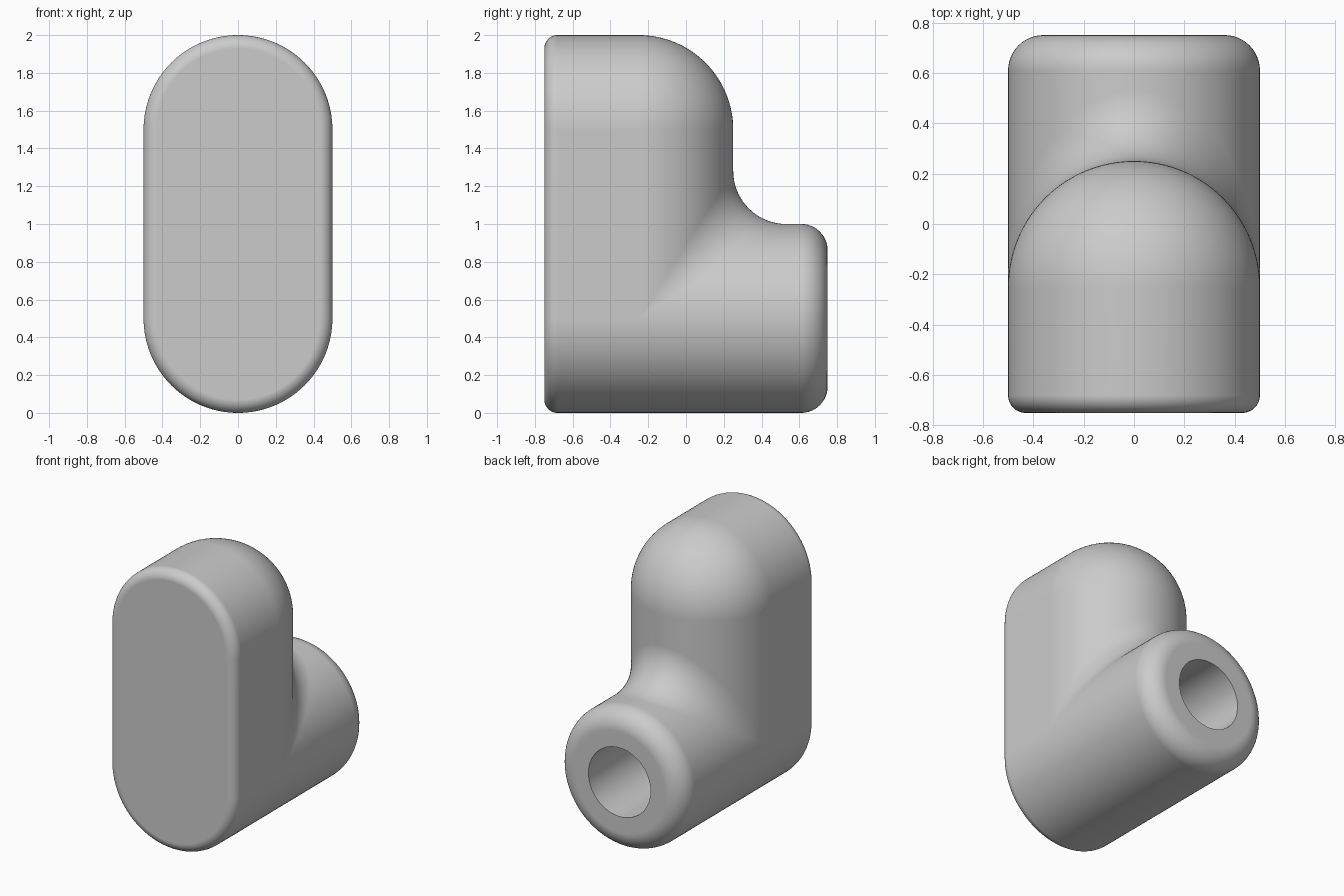
import bpy, bmesh
from math import sin, cos, pi
from mathutils import Vector

if "Cube" in bpy.data.objects:
    bpy.data.objects.remove(bpy.data.objects["Cube"])

R = 0.5            # radius of both barrels
FILLET = 0.28      # blend where the barrels meet
BACK, FRONT = 0.14, 0.07   # edge rounding
BORE = 0.245
AXIS_Y, LOW, HIGH, END = -0.25, 0.5, 1.5, 0.75
N, ARC = 64, 12

bm = bmesh.new()


def skin(rows):
    """Join neighbouring rows of points with quads."""
    grid = [[bm.verts.new(p) for p in row] for row in rows]
    for a, b in zip(grid, grid[1:]):
        for i in range(len(a) - 1):
            bm.faces.new((a[i], a[i + 1], b[i + 1], b[i]))


def arc(steps):
    return [pi / 2 * i / steps for i in range(steps + 1)]


# Profile of the horizontal barrel: bore, end face, rounded rim
profile = [(0, AXIS_Y), (BORE, AXIS_Y), (BORE, END)]
profile += [(R - BACK + BACK * sin(t), END - BACK + BACK * cos(t)) for t in arc(ARC)]


def barrel_row(a):
    return [Vector((r * cos(a), y, LOW + r * sin(a))) for r, y in profile]


def upper_row(a):
    """Barrel top, rolling-ball blend, upright barrel and domed top."""
    c, s = cos(a), sin(a)
    row = barrel_row(a)
    reach = R + FILLET
    ball = Vector((reach * c, AXIS_Y + reach * s, LOW + reach * s))
    to_barrel, to_upright = Vector((-c, 0, -s)), Vector((-c, -s, 0))
    for i in range(ARC + 1):
        row.append(ball + FILLET * to_barrel.lerp(to_upright, i / ARC).normalized())
    for t in arc(N // 2):
        row.append(Vector((R * c * cos(t), AXIS_Y + R * s * cos(t), HIGH + R * sin(t))))
    return row


angles = [pi * i / N for i in range(N + 1)]
skin([upper_row(a) for a in angles])
skin([barrel_row(a + pi) + [Vector((R * cos(a + pi), AXIS_Y, LOW + R * sin(a + pi)))]
      for a in angles])


# Slot-shaped front block with a rounded front edge
def slot(radius, y):
    top = [(radius * cos(a), y, HIGH + radius * sin(a)) for a in angles]
    bottom = [(-radius * cos(a), y, LOW - radius * sin(a)) for a in angles]
    return top + bottom + top[:1]


loops = [slot(R, AXIS_Y)]
loops += [slot(R - FRONT + FRONT * cos(t), FRONT - END - FRONT * sin(t)) for t in arc(ARC)]
skin(loops)
bm.faces.new([bm.verts.new(p) for p in loops[-1][:-1]])

bmesh.ops.remove_doubles(bm, verts=bm.verts, dist=0.0002)
bmesh.ops.recalc_face_normals(bm, faces=bm.faces)

mesh = bpy.data.meshes.new("elbow_body")
bm.to_mesh(mesh)
bm.free()
body = bpy.data.objects.new("elbow_body", mesh)
bpy.context.collection.objects.link(body)

# Plain grey material
grey = bpy.data.materials.new("plain_grey")
grey.use_nodes = True
colour = (0.6, 0.6, 0.6, 1)
grey.diffuse_color = colour
grey.node_tree.nodes["Principled BSDF"].inputs["Base Color"].default_value = colour
mesh.materials.append(grey)

# Smooth shading with crisp bore edge and flat end faces
bpy.context.view_layer.objects.active = body
body.select_set(True)
bpy.ops.object.shade_smooth_by_angle(angle=pi / 6)
weighted = body.modifiers.new("even_shading", "WEIGHTED_NORMAL")
weighted.keep_sharp = True
